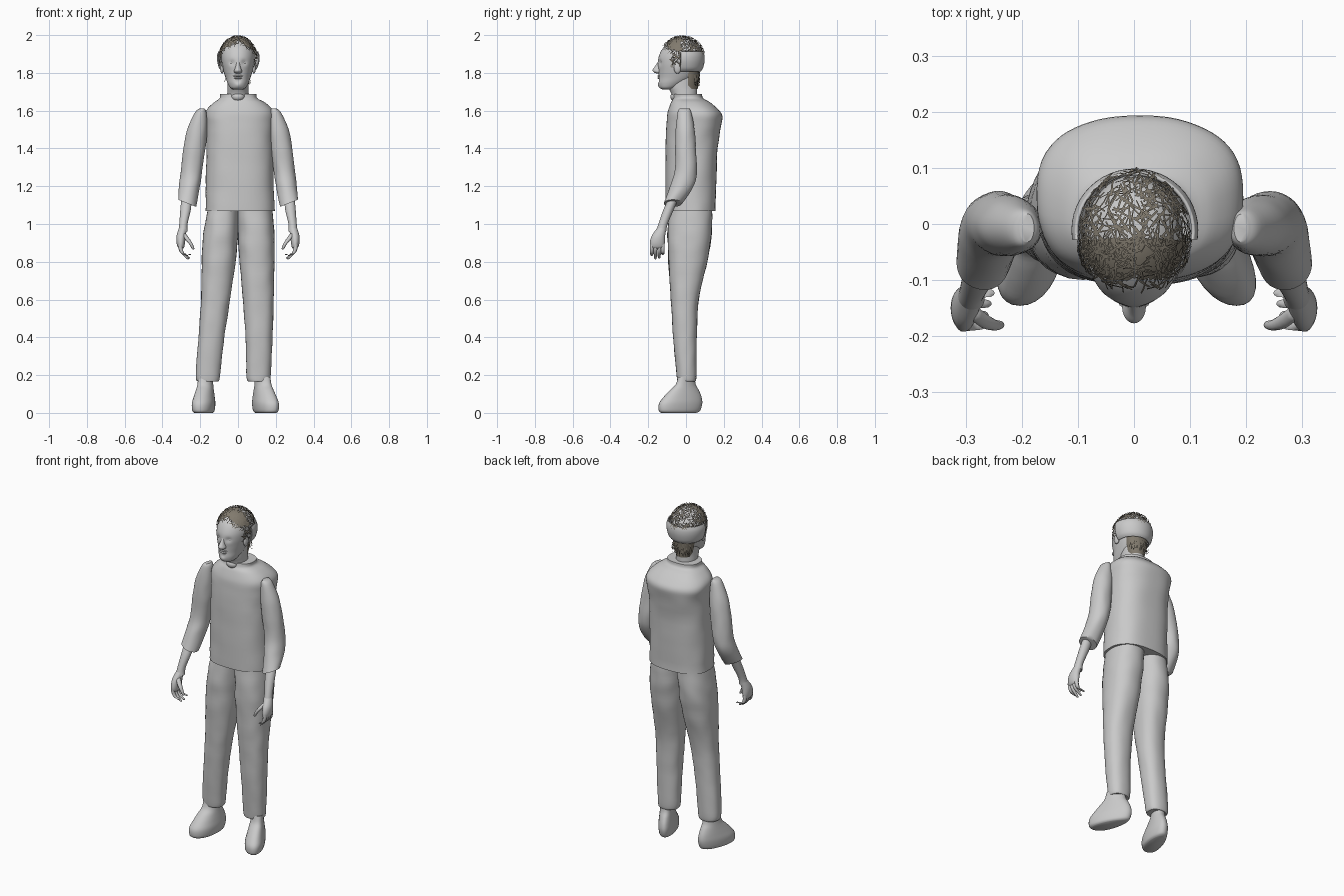
import bpy, bmesh, math, random
from mathutils import Vector, noise

random.seed(4)
cube = bpy.data.objects.get("Cube")
if cube:
    bpy.data.objects.remove(cube, do_unlink=True)


def material(name, rgb):
    m = bpy.data.materials.new(name)
    m.use_nodes = True
    m.diffuse_color = (*rgb, 1)
    m.node_tree.nodes["Principled BSDF"].inputs["Base Color"].default_value = (*rgb, 1)
    return m


GREY = material("light grey", (0.588, 0.588, 0.588))
HAIR = material("brown grey hair", (0.22, 0.195, 0.155))


def finish(bm, name, mat, angle=50):
    bmesh.ops.recalc_face_normals(bm, faces=bm.faces)
    mesh = bpy.data.meshes.new(name)
    bm.to_mesh(mesh)
    bm.free()
    mesh.materials.append(mat)
    ob = bpy.data.objects.new(name, mesh)
    bpy.context.collection.objects.link(ob)
    bpy.ops.object.select_all(action="DESELECT")
    ob.select_set(True)
    bpy.context.view_layer.objects.active = ob
    bpy.ops.object.shade_smooth_by_angle(angle=math.radians(angle))
    return ob


def spline(rows, steps):
    # Catmull-Rom interpolation between rows of numbers
    out = []
    for i in range(len(rows) - 1):
        a, b, c, d = (rows[min(max(i + k, 0), len(rows) - 1)] for k in (-1, 0, 1, 2))
        for s in range(steps):
            t = s / steps
            out.append([q + 0.5 * t * (r - p + t * (2*p - 5*q + 4*r - w + t * (3*(q - r) + w - p)))
                        for p, q, r, w in zip(a, b, c, d)])
    return out + [list(rows[-1])]


def loft(rows, side=1, seg=32, power=2.0, steps=4, wrinkle=0, caps=True):
    # Each row is z, x min, x max, y min, y max of a horizontal ring
    bm = bmesh.new()
    rings = []
    for z, x0, x1, y0, y1 in spline(rows, steps):
        ring = []
        for k in range(seg):
            a = math.tau * k / seg
            c, s = math.cos(a), math.sin(a)
            px = math.copysign(abs(c) ** (2 / power), c)
            py = math.copysign(abs(s) ** (2 / power), s)
            f = 1 + wrinkle * noise.noise(Vector((c * 1.5, s * 1.5 + side, z * 14)))
            ring.append(bm.verts.new((side * ((x0 + x1) / 2 + f * px * (x1 - x0) / 2),
                                      (y0 + y1) / 2 + f * py * (y1 - y0) / 2, z)))
        rings.append(ring)
    for lo, hi in zip(rings, rings[1:]):
        for k in range(seg):
            j = (k + 1) % seg
            bm.faces.new((lo[k], lo[j], hi[j], hi[k]))
    if caps:
        bm.faces.new(rings[0])
        bm.faces.new(rings[-1])
    return bm


def finger(points, side):
    # Points are x, y, z, radius
    rows = [(z, x - r, x + r, y - r, y + r) for x, y, z, r in points]
    return loft(rows, side, seg=10, steps=3)


def ball(name, loc, size):
    bm = bmesh.new()
    bmesh.ops.create_uvsphere(bm, u_segments=20, v_segments=12, radius=1)
    for v in bm.verts:
        v.co = Vector(p * s + o for p, s, o in zip(v.co, size, loc))
    return finish(bm, name, GREY)


# Shirt
finish(loft([(1.068, -.173, .193, -.109, .157), (1.2, -.17, .19, -.109, .16),
             (1.4, -.167, .187, -.108, .168), (1.52, -.17, .19, -.105, .185),
             (1.575, -.175, .195, -.1, .191), (1.61, -.162, .18, -.092, .168),
             (1.645, -.125, .14, -.08, .128), (1.665, -.098, .102, -.068, .092),
             (1.687, -.095, .098, -.063, .085)], seg=64, power=2.5, wrinkle=.025), "shirt", GREY)

# Trousers and shoes; the two legs stand slightly differently
LEGS = {
    "left": (1, [(.165, .055, .165, -.045, .05), (.2, .045, .173, -.05, .055),
                 (.4, .04, .183, -.068, .057), (.6, .026, .188, -.08, .068),
                 (.8, .008, .192, -.093, .112), (.95, 0, .192, -.097, .136),
                 (1.076, -.004, .18, -.088, .138)], .108, .177),
    "right": (-1, [(.165, .105, .212, -.045, .05), (.2, .095, .224, -.05, .055),
                   (.4, .072, .21, -.068, .057), (.6, .042, .195, -.08, .068),
                   (.8, .012, .192, -.093, .112), (.95, 0, .183, -.097, .136),
                   (1.076, -.004, .16, -.088, .138)], .158, .2)}
for label, (side, rows, heel, toe) in LEGS.items():
    finish(loft(rows, side, power=2.3, steps=6, wrinkle=.035), label + "_trouser_leg", GREY)
    shoe = loft([(0, -.045, .045, -.132, .055), (.012, -.056, .056, -.144, .075),
                 (.05, -.06, .06, -.143, .086), (.085, -.055, .055, -.118, .082),
                 (.12, -.049, .049, -.085, .068), (.15, -.045, .045, -.055, .052),
                 (.19, -.043, .043, -.042, .045)], power=2.2)
    for v in shoe.verts:
        t = (.06 - v.co.y) / .19
        width = .78 + .3 * max(0, min(1, t))
        v.co.x = side * (v.co.x * width + heel + (toe - heel) * t)
    finish(shoe, label + "_shoe", GREY)

# Arms and hands
for label, side in (("left", 1), ("right", -1)):
    sleeve = loft([(1.612, .178, .202, -.032, .018), (1.59, .167, .228, -.044, .028),
                   (1.5, .163, .268, -.055, .045), (1.4, .172, .288, -.057, .053),
                   (1.28, .19, .302, -.06, .058), (1.2, .202, .312, -.084, .04),
                   (1.11, .222, .317, -.118, -.02)], side, steps=5, wrinkle=.04)
    for v in sleeve.verts:
        if v.co.z < 1.2:
            v.co.z += (abs(v.co.x) - .27) * .4 * (1.2 - v.co.z) / .09
    finish(sleeve, label + "_sleeve", GREY)
    finish(loft([(1.15, .245, .298, -.085, -.035), (1.08, .249, .305, -.118, -.063),
                 (1.0, .267, .311, -.146, -.097), (.96, .266, .316, -.158, -.105)], side),
           label + "_forearm", GREY)
    finish(loft([(.985, .269, .311, -.148, -.102), (.94, .276, .325, -.18, -.11),
                 (.905, .28, .326, -.191, -.112), (.88, .284, .32, -.19, -.115),
                 (.87, .29, .312, -.18, -.125)], side), label + "_palm", GREY)
    for n, (y, tip) in enumerate(((-.181, .835), (-.162, .818), (-.142, .822), (-.123, .84))):
        finish(finger([(.305, y, .895, .011), (.304, y, .868, .0105), (.293, y, .845, .0095),
                       (.272 - .005 * n, y, tip, .007), (.27 - .005 * n, y, tip - .005, .002)], side),
               f"{label}_finger_{n + 1}", GREY)
    finish(finger([(.29, -.155, .95, .013), (.268, -.172, .92, .013), (.25, -.18, .895, .01),
                   (.238, -.18, .87, .007), (.237, -.18, .865, .002)], side), label + "_thumb", GREY)

# Head with sunken eyes and cheek shaping
head = loft([(1.712, -.025, .025, -.125, -.07), (1.722, -.042, .042, -.14, -.045),
             (1.745, -.055, .055, -.147, 0), (1.775, -.066, .066, -.145, .045),
             (1.81, -.077, .077, -.146, .07), (1.85, -.085, .085, -.149, .083),
             (1.89, -.088, .088, -.143, .086), (1.93, -.08, .08, -.123, .074),
             (1.96, -.06, .06, -.092, .048), (1.978, -.035, .035, -.058, .018),
             (1.984, -.01, .01, -.03, -.01)], seg=72, power=2.05, steps=6)
DENTS = ((.032, 1.854, .008, .014), (-.032, 1.854, .008, .014), (0, 1.755, .005, .012),
         (0, 1.735, -.004, .015))
for v in head.verts:
    if v.co.y < -.06:
        v.co.y += sum(d * math.exp(-((v.co.x - x) ** 2 + (v.co.z - z) ** 2) / (r * r))
                      for x, z, d, r in DENTS)
finish(head, "head", GREY)
finish(loft([(1.798, -.013, .013, -.158, -.12), (1.803, -.02, .02, -.17, -.12),
             (1.812, -.021, .021, -.177, -.12), (1.822, -.017, .017, -.174, -.12),
             (1.835, -.013, .013, -.164, -.12), (1.85, -.011, .011, -.154, -.12),
             (1.866, -.01, .01, -.144, -.12)], seg=20), "nose", GREY)
ball("upper_lip", (0, -.142, 1.784), (.027, .009, .005))
ball("lower_lip", (0, -.141, 1.773), (.023, .009, .006))
for label, side in (("left", 1), ("right", -1)):
    ball(label + "_eye", (side * .032, -.125, 1.854), (.012, .009, .007))
    ball(label + "_ear", (side * .084, -.045, 1.828), (.011, .02, .032))

# Neck and throat
finish(loft([(1.62, -.06, .06, -.06, .06), (1.69, -.057, .057, -.078, .058),
             (1.73, -.055, .055, -.095, .058), (1.8, -.055, .055, -.09, .062)]), "neck", GREY)
ball("throat", (0, -.052, 1.674), (.036, .031, .026))

# Smooth band around the back of the head
band = loft([(1.808, -.085, .087, -.1, .078), (1.825, -.1, .102, -.11, .09),
             (1.86, -.11, .113, -.12, .098), (1.89, -.111, .114, -.12, .098),
             (1.912, -.105, .108, -.12, .092)], seg=48, caps=False)
bmesh.ops.bisect_plane(band, geom=band.verts[:] + band.edges[:] + band.faces[:],
                       plane_co=(0, -.028, 0), plane_no=(0, -1, 0), clear_outer=True)
thick = finish(band, "hair_band", GREY).modifiers.new("Thickness", "SOLIDIFY")
thick.thickness = .006

# Hair: a front cap, a nape patch and loose crossing strands
CENTER, RADII = Vector((0, -.02, 1.88)), Vector((.1, .118, .115))


def scalp(direction, lift=1.0):
    d = direction.normalized() * lift
    return CENTER + Vector(a * b for a, b in zip(d, RADII))


def hairline(p):
    # Lowest hair height, dropping from the forehead to the temples and the back
    return 1.905 if p.y > -.03 else 1.96 - .6 * abs(p.x)


cap = bmesh.new()
bmesh.ops.create_uvsphere(cap, u_segments=64, v_segments=48, radius=1)
for v in cap.verts:
    v.co = scalp(v.co, .985)
centers = {f: f.calc_center_median() for f in cap.faces}
bmesh.ops.delete(cap, geom=[f for f, c in centers.items() if c.y > -.025 or c.z < hairline(c) + .012],
                 context="FACES")
finish(cap, "front_hair_cap", HAIR)

nape = loft([(1.715, -.045, .045, -.03, .062), (1.76, -.058, .058, -.03, .066),
             (1.815, -.068, .068, -.03, .072)], caps=False)
bmesh.ops.bisect_plane(nape, geom=nape.verts[:] + nape.edges[:] + nape.faces[:],
                       plane_co=(0, .01, 0), plane_no=(0, -1, 0), clear_outer=True)
finish(nape, "nape_hair", HAIR)


def strand(bm, points, normal, width):
    across = (points[-1] - points[0]).cross(normal).normalized() * width / 2
    pairs = [(bm.verts.new(p - across), bm.verts.new(p + across)) for p in points]
    for (a, b), (c, d) in zip(pairs, pairs[1:]):
        bm.faces.new((a, b, d, c))


strands = bmesh.new()
while len(strands.faces) < 1500:
    d = Vector(random.gauss(0, 1) for _ in range(3)).normalized()
    root = scalp(d)
    sideburn = abs(root.x) > .07 and -.075 < root.y < -.02 and root.z > 1.84
    if root.z < hairline(root) and not sideburn:
        continue
    turn = d.cross(Vector(random.gauss(0, 1) for _ in range(3))).normalized() * random.uniform(.12, .24)
    pts = [scalp(d + turn * t, 1.0 + random.uniform(0, .045)) for t in (-1, -.3, .4, 1)]
    strand(strands, pts, d, random.uniform(.002, .004))
for _ in range(70):
    a, z = random.uniform(.5, math.pi - .5), random.uniform(1.77, 1.81)
    out = Vector((math.cos(a), math.sin(a), 0))
    top = Vector((out.x * .066, out.y * .058 + .017, z))
    strand(strands, [top, top + Vector((random.uniform(-.015, .015), -.004, -.045))], out, .004)
finish(strands, "hair_strands", HAIR)
